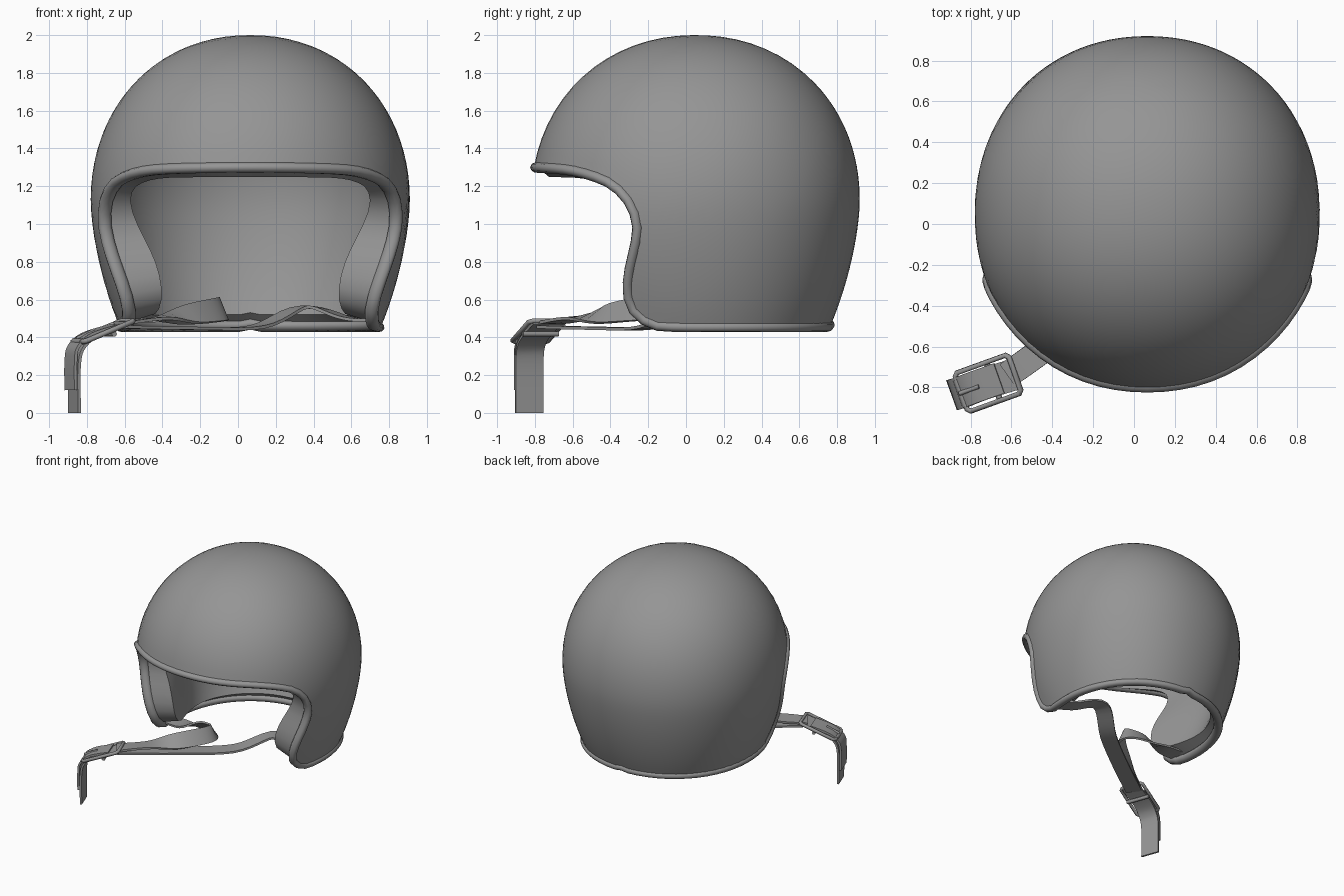
import bpy, bmesh, math
from mathutils import Vector as V

if "Cube" in bpy.data.objects:
    bpy.data.objects.remove(bpy.data.objects["Cube"])

grey = bpy.data.materials.new("mid grey")
grey.use_nodes = True
colour = (0.3, 0.3, 0.3, 1)
grey.diffuse_color = colour
grey.node_tree.nodes["Principled BSDF"].inputs["Base Color"].default_value = colour

CENTRE = V((0.065, 0.05, 1.12))
HALF_X, HALF_Y, POWER = 0.845, 0.87, 2.1
HALF, ROWS = 40, 24


def finish(name, bm, angle=50, inward=False):
    """Turn a bmesh into a smooth-shaded object."""
    bmesh.ops.remove_doubles(bm, verts=bm.verts[:], dist=0.0005)
    bmesh.ops.recalc_face_normals(bm, faces=bm.faces[:])
    if inward:
        bmesh.ops.reverse_faces(bm, faces=bm.faces[:])
    mesh = bpy.data.meshes.new(name)
    bm.to_mesh(mesh)
    bm.free()
    mesh.materials.append(grey)
    ob = bpy.data.objects.new(name, mesh)
    bpy.context.collection.objects.link(ob)
    bpy.ops.object.select_all(action="DESELECT")
    ob.select_set(True)
    bpy.context.view_layer.objects.active = ob
    bpy.ops.object.shade_smooth_by_angle(angle=math.radians(angle))


def grid(name, rows, closed_v=False, caps=False, **kw):
    """Skin a list of closed point rings."""
    bm = bmesh.new()
    vs = [[bm.verts.new(p) for p in row] for row in rows]
    n, m = len(vs), len(vs[0])
    for i in range(n if closed_v else n - 1):
        for j in range(m):
            a, b = vs[i], vs[(i + 1) % n]
            k = (j + 1) % m
            bm.faces.new((a[j], a[k], b[k], b[j]))
    if caps:
        bm.faces.new(vs[0])
        bm.faces.new(vs[-1])
    finish(name, bm, **kw)


def spline(pts, u):
    """Catmull-Rom point, u in 0..1 over the whole path."""
    s = min(max(u, 0), 1) * (len(pts) - 1)
    i = min(int(s), len(pts) - 2)
    t = s - i
    p0, p1, p2, p3 = (pts[min(max(k, 0), len(pts) - 1)] for k in range(i - 1, i + 3))
    return 0.5 * (2 * p1 + (p2 - p0) * t + (2 * p0 - 5 * p1 + 4 * p2 - p3) * t * t
                  + (3 * p1 - p0 - 3 * p2 + p3) * t ** 3)


# Helmet form: a rounded dome that tapers more gently below its widest line
def height_term(z):
    return (z / 0.88) ** POWER if z > 0 else (-z / 1.3) ** 1.6


def on_dome(d):
    lo, hi = 0, 1.6
    for _ in range(26):
        r = (lo + hi) / 2
        p = d * r
        f = abs(p.x / HALF_X) ** POWER + abs(p.y / HALF_Y) ** POWER + height_term(p.z)
        lo, hi = (r, hi) if f < 1 else (lo, r)
    return d * lo


# Edge of the shell seen from the side: brow, face opening, cheek, neck
edge_side = [V(p) for p in (
    (-0.805, 1.3), (-0.62, 1.285), (-0.47, 1.245), (-0.37, 1.19), (-0.29, 1.09),
    (-0.26, 0.97), (-0.275, 0.88), (-0.31, 0.72), (-0.31, 0.61), (-0.275, 0.53),
    (-0.2, 0.475), (-0.1, 0.455), (0.3, 0.452), (0.78, 0.454))]
dense = []
for i in range(801):
    q = spline(edge_side, (1 - math.cos(math.pi * i / 800)) / 2)
    y, z = q.x - CENTRE.y, q.y - CENTRE.z
    rest = max(0, 1 - abs(y / HALF_Y) ** POWER - height_term(z))
    x = HALF_X * rest ** (1 / POWER) if 0 < i < 800 else 0
    dense.append(V((x, y, z)))

# Even spacing along one half, then mirror to the other
lengths = [0]
for a, b in zip(dense, dense[1:]):
    lengths.append(lengths[-1] + (b - a).length)
half, k = [], 0
for i in range(HALF + 1):
    target = lengths[-1] * i / HALF
    while k < 799 and lengths[k + 1] < target:
        k += 1
    f = (target - lengths[k]) / max(lengths[k + 1] - lengths[k], 1e-6)
    half.append(dense[k].lerp(dense[k + 1], f).normalized())
edge = half + [V((-d.x, d.y, d.z)) for d in half[-2:0:-1]]

POLE = V((0, 1, 1)).normalized()


def ray(d, t):
    """Direction swept from the crown pole to an edge direction."""
    a = POLE.angle(d)
    return ((POLE * math.sin((1 - t) * a) + d * math.sin(t * a)) / math.sin(a)).normalized()


def liner_point(d):
    p = on_dome(d)
    pad = 0.19 * math.exp(-((p.y + 0.3) ** 2 + (p.z + 0.42) ** 2) / 0.16)
    return CENTRE + V((p.x * (0.875 - pad), p.y * 0.9, p.z * 0.9))


grid("outer_shell", [[CENTRE + on_dome(ray(d, i / ROWS)) for d in edge]
                     for i in range(ROWS + 1)])

# Padded lining with thick cheeks, closed out to the shell edge
lining = []
for i in range(ROWS + 1):
    lining.append([liner_point(ray(d, i / ROWS * (1 + 0.02 * min(max(d.z / 0.2, 0), 1))))
                   for d in edge])
lining.append([CENTRE + on_dome(d) * 0.97 for d in edge])
grid("padded_lining", lining, inward=True)

# Rounded trim swept around the whole edge
loop = [CENTRE + on_dome(d) for d in edge]
trim = []
for i, p in enumerate(loop):
    tangent = (loop[(i + 1) % len(loop)] - loop[i - 1]).normalized()
    out = p - CENTRE
    out = V((out.x, out.y, out.z * 0.3))
    out = (out - tangent * out.dot(tangent)).normalized()
    side = tangent.cross(out)
    trim.append([p + out * (0.038 * math.cos(a) - 0.018) + side * 0.029 * math.sin(a)
                 for a in (math.tau * j / 10 for j in range(10))])
grid("edge_trim", trim, closed_v=True)


# Straps
def ribbon(name, pts, width, up, thick=0.016, steps=6):
    """Flat band along a path; up gives the facing at each path point."""
    pts, up = [V(p) for p in pts], [V(u) for u in up]
    n = (len(pts) - 1) * steps
    path = [spline(pts, i / n) for i in range(n + 1)]
    rows = []
    for i, p in enumerate(path):
        t = (path[min(i + 1, n)] - path[max(i - 1, 0)]).normalized()
        w = t.cross(spline(up, i / n)).normalized()
        h = w.cross(t) * thick / 2
        w = w * width / 2
        rows.append([p + w + h, p - w + h, p - w - h, p + w - h])
    grid(name, rows, caps=True, angle=40)


UP = (0, 0, 1)
AWAY = V((-0.94, -0.34, 0))
ribbon("left_strap", [(0.72, -0.12, 0.49), (0.58, -0.06, 0.5), (0.35, 0, 0.56),
                      (0.1, -0.2, 0.455), (-0.25, -0.47, 0.448), (-0.62, -0.74, 0.455)],
       0.13, [UP] * 6)
ribbon("right_strap", [(-0.62, -0.12, 0.5), (-0.42, -0.12, 0.49), (-0.2, -0.13, 0.53),
                       (-0.08, -0.23, 0.55), (-0.2, -0.4, 0.53), (-0.4, -0.58, 0.5),
                       (-0.62, -0.74, 0.475)],
       0.13, [UP, UP, (0, 1, 0.7), (1, 0, 0.4), (0.7, -0.7, 0.7), UP, UP])
ribbon("strap_tail", [(-0.58, -0.735, 0.475), (-0.74, -0.785, 0.42), (-0.83, -0.82, 0.36),
                      (-0.865, -0.83, 0.26), (-0.865, -0.83, 0.0)],
       0.155, [UP, UP, AWAY + V(UP), AWAY, AWAY])
ribbon("strap_keeper", [(-0.66, -0.755, 0.46), (-0.8, -0.805, 0.415), (-0.87, -0.832, 0.35),
                        (-0.885, -0.836, 0.27), (-0.885, -0.836, 0.12)],
       0.155, [UP, UP, AWAY + V(UP), AWAY, AWAY])


# Buckle: frame, cross bar, prong and roller
def rod(name, pts, radius, closed=False):
    curve = bpy.data.curves.new(name, "CURVE")
    curve.dimensions = "3D"
    curve.bevel_depth, curve.bevel_resolution = radius, 1
    curve.use_fill_caps = True
    s = curve.splines.new("POLY")
    s.points.add(len(pts) - 1)
    for point, p in zip(s.points, pts):
        point.co = (*p, 1)
    s.use_cyclic_u = closed
    curve.materials.append(grey)
    bpy.context.collection.objects.link(bpy.data.objects.new(name, curve))


mid = V((-0.715, -0.78, 0.432))
along = V((0.86, 0.31, 0.36)).normalized()
across = V((0.34, -0.94, 0)).normalized()


def at(a, c, lift=0):
    return mid + along * a + across * c + V((0, 0, lift))


corners = [(0.15, 0.085), (0.135, 0.1), (-0.135, 0.1), (-0.15, 0.085),
           (-0.15, -0.085), (-0.135, -0.1), (0.135, -0.1), (0.15, -0.085)]
rod("buckle_frame", [at(a, c) for a, c in corners], 0.014, closed=True)
rod("buckle_prong", [at(-0.05, 0, 0.025), at(-0.16, 0, 0.02)], 0.011)
rod("buckle_bar", [at(0.03, 0.1, -0.025), at(0.03, -0.1, -0.025)], 0.015)
rod("buckle_roller", [at(-0.15, 0.07), at(-0.15, -0.07)], 0.018)
